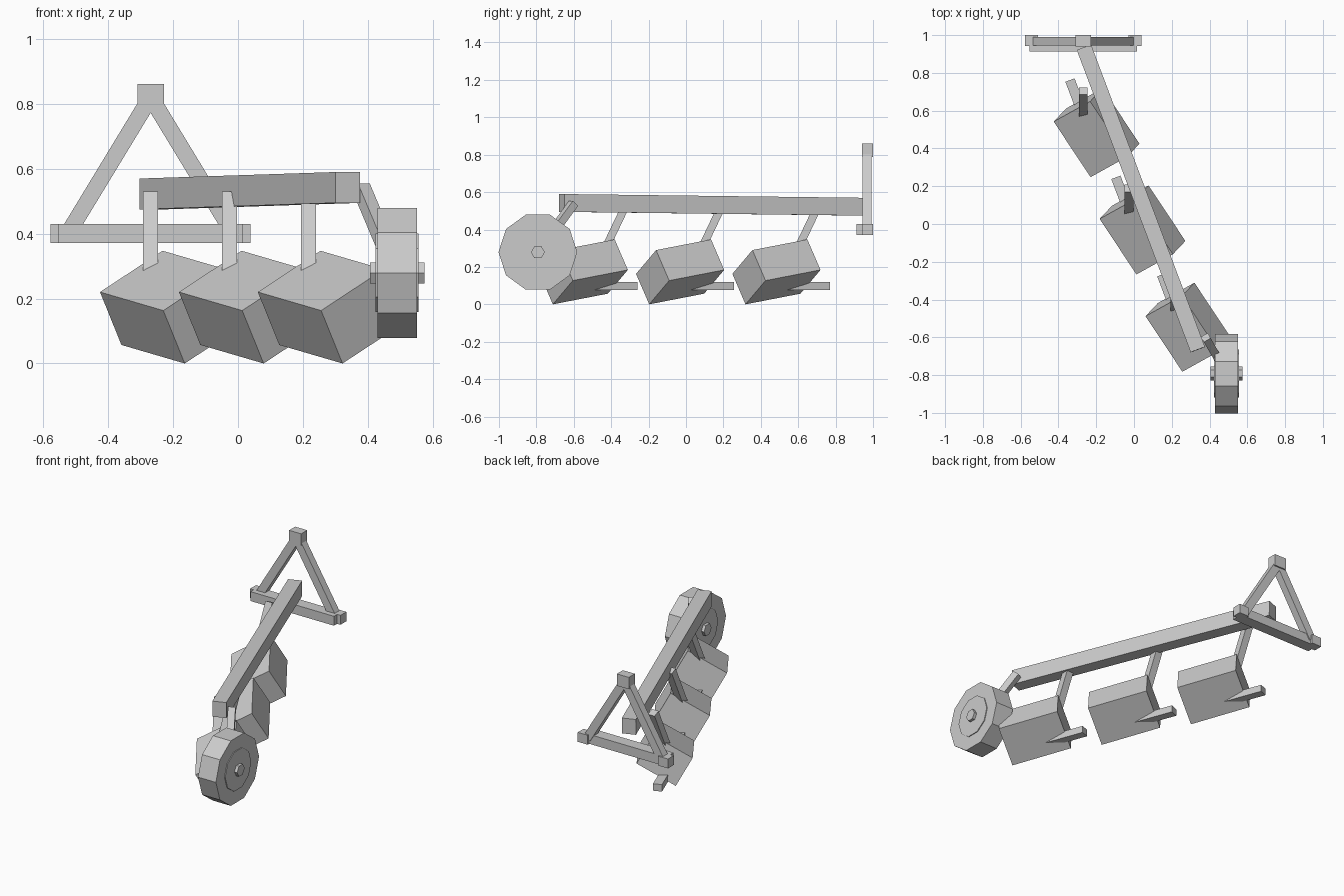
import bpy
from math import pi
from mathutils import Vector, Matrix

if "Cube" in bpy.data.objects:
    bpy.data.objects.remove(bpy.data.objects["Cube"])


def solid(name, origin, u, v, w):
    """Cube spanned by three edge vectors, centred on origin."""
    bpy.ops.mesh.primitive_cube_add(size=1)
    ob = bpy.context.object
    ob.name = name
    m = Matrix((u, v, w)).transposed()
    if m.determinant() < 0:
        m = Matrix((v, u, w)).transposed()
    ob.data.transform(m.to_4x4())
    ob.location = origin
    return ob


def box(name, lo, hi):
    lo, hi = Vector(lo), Vector(hi)
    d = hi - lo
    return solid(name, (lo + hi) / 2, (d.x, 0, 0), (0, d.y, 0), (0, 0, d.z))


def bar(name, p, q, width, height):
    """Square-ended bar from p to q; width is horizontal."""
    p, q = Vector(p), Vector(q)
    d = q - p
    side = d.cross(Vector((0, 0, 1))).normalized()
    up = side.cross(d).normalized()
    return solid(name, (p + q) / 2, side * width, d, up * height)


def disc(name, center, radius, depth, sides):
    bpy.ops.mesh.primitive_cylinder_add(vertices=sides, radius=radius, depth=depth,
                                        location=center, rotation=(0, pi / 2, 0))
    bpy.context.object.name = name


# Diagonal main beam
bar("main_beam", (0.338, -0.665, 0.542), (-0.265, 0.935, 0.522), 0.081, 0.095)

# Triangular hitch frame
cx = -0.269
box("hitch_top_block", (cx - 0.041, 0.941, 0.788), (cx + 0.041, 1.0, 0.861))
box("hitch_cross_bar", (cx - 0.285, 0.912, 0.371), (cx + 0.285, 0.985, 0.429))
for side, label in ((-1, "left"), (1, "right")):
    xs = sorted((cx + side * 0.308, cx + side * 0.24))
    box(f"hitch_end_block_{label}", (xs[0], 0.943, 0.371), (xs[1], 1.0, 0.429))
    bar(f"hitch_leg_{label}", (cx + side * 0.252, 0.968, 0.405), (cx, 0.968, 0.82), 0.046, 0.05)

# Three plough bodies: tilted block, leaning shank, landside bar
u = Vector((0.195, -0.294, -0.057))
v = Vector((0.193, 0.107, 0.127))
w = Vector((0.066, 0.070, -0.163))
corner = Vector((-0.182, 0.027, 0.220))
for i in (-1, 0, 1):
    off = Vector((0.243 * i, -0.515 * i, 0))
    solid(f"plough_block_{i + 2}", corner + off + (u + v + w) / 2, u, v, w)
    bar(f"shank_{i + 2}", off + Vector((-0.026, 0.046, 0.22)),
        off + Vector((-0.026, 0.189, 0.52)), 0.046, 0.042)
    bar(f"landside_bar_{i + 2}", off + Vector((0.02, -0.06, 0.098)),
        off + Vector((-0.096, 0.247, 0.098)), 0.052, 0.043)

# Depth wheel and its arm
hub = (0.49, -0.792, 0.279)
disc("depth_wheel", hub, 0.2105, 0.122, 10)
disc("wheel_rim", hub, 0.127, 0.132, 10)
disc("wheel_hub", hub, 0.037, 0.168, 6)
bar("wheel_arm", (0.38, -0.601, 0.54), hub, 0.042, 0.042)
